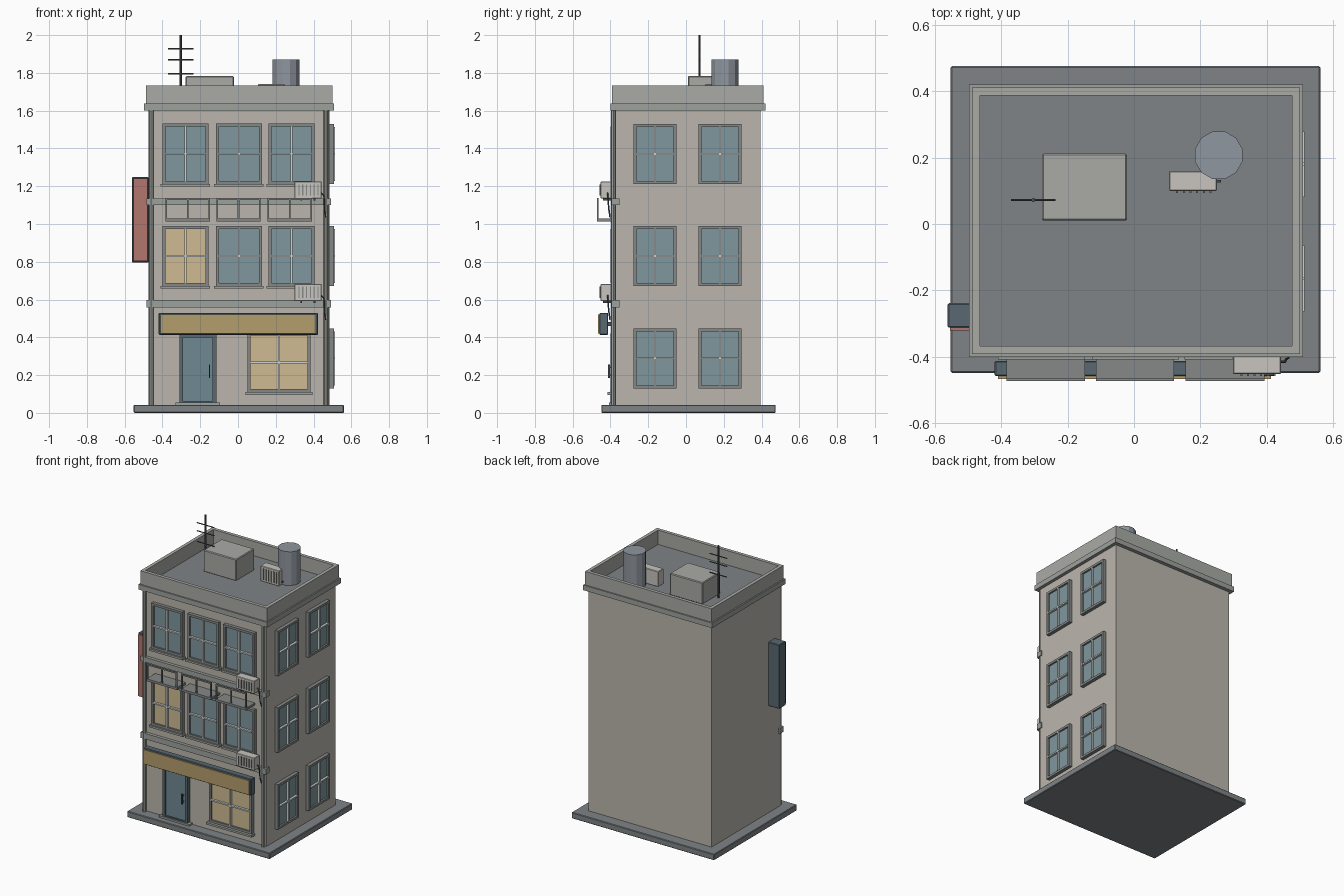
import bpy, bmesh, math
from mathutils import Matrix, Vector

if "Cube" in bpy.data.objects:
    bpy.data.objects.remove(bpy.data.objects["Cube"])

FY, RX = -0.373, 0.485          # front wall plane and right wall plane
COL = dict(wall=(.50, .47, .42), trim=(.34, .36, .34), slab=(.21, .23, .24), frame=(.24, .25, .25),
           bar=(.62, .66, .64), glass=(.21, .31, .34), lit=(.62, .50, .29), dark=(.10, .14, .17),
           gold=(.45, .34, .15), red=(.45, .18, .15), ac=(.58, .56, .52), metal=(.28, .31, .35),
           door=(.16, .25, .29), iron=(.07, .08, .09), hut=(.40, .41, .38))
MATS = {}
for key, c in COL.items():
    MATS[key] = bpy.data.materials.new(key)
    MATS[key].diffuse_color = (*c, 1)


def finish(name, bm, mat, bevel=0):
    me = bpy.data.meshes.new(name)
    bm.to_mesh(me)
    bm.free()
    ob = bpy.data.objects.new(name, me)
    bpy.context.collection.objects.link(ob)
    me.materials.append(MATS[mat])
    if bevel:
        m = ob.modifiers.new("bevel", 'BEVEL')
        m.width, m.segments = bevel, 1
    return ob


def boxes(name, mat, *ranges, bevel=0):
    """One object from boxes given as (x0, x1, y0, y1, z0, z1)."""
    bm = bmesh.new()
    for x0, x1, y0, y1, z0, z1 in ranges:
        mid = Vector(((x0 + x1) / 2, (y0 + y1) / 2, (z0 + z1) / 2))
        size = (abs(x1 - x0), abs(y1 - y0), abs(z1 - z0), 1)
        bmesh.ops.create_cube(bm, size=1, matrix=Matrix.Translation(mid) @ Matrix.Diagonal(size))
    return finish(name, bm, mat, bevel)


def rods(name, mat, *parts, sides=8, turn=0):
    """One object from cylinders given as (start, end, radius)."""
    bm = bmesh.new()
    for a, b, r in parts:
        a, b = Vector(a), Vector(b)
        d = b - a
        mtx = Matrix.Translation((a + b) / 2) @ d.to_track_quat('Z', 'Y').to_matrix().to_4x4()
        bmesh.ops.create_cone(bm, cap_ends=True, segments=sides, radius1=r, radius2=r,
                              depth=d.length, matrix=mtx @ Matrix.Rotation(turn, 4, 'Z'))
    return finish(name, bm, mat)


def on_front(u0, u1, d0, d1, z0, z1):
    return (u0, u1, FY - d0, FY - d1, z0, z1)


def on_right(u0, u1, d0, d1, z0, z1):
    return (RX + d0, RX + d1, u0, u1, z0, z1)


def window(name, on, u0, u1, z0, z1, pane='glass', sill=0.0):
    t, um, zm = 0.016, (u0 + u1) / 2, (z0 + z1) / 2
    boxes(name + "_frame", 'frame',
          on(u0, u0 + t, -.01, .024, z0, z1), on(u1 - t, u1, -.01, .024, z0, z1),
          on(u0 + t, u1 - t, -.01, .024, z0, z0 + t), on(u0 + t, u1 - t, -.01, .024, z1 - t, z1))
    boxes(name + "_pane", pane, on(u0 + t, u1 - t, -.01, .012, z0 + t, z1 - t))
    boxes(name + "_bars", 'bar', on(um - .005, um + .005, .01, .028, z0 + t, z1 - t),
          on(u0 + t, u1 - t, .01, .028, zm - .005, zm + .005))
    if sill:
        boxes(name + "_sill", 'trim', on(u0 - .01, u1 + .01, -.01, sill, z0 - .014, z0))


# Main volume, plinth and roof
boxes("plinth", 'slab', (-.552, .561, -.448, .475, 0, .043), bevel=.004)
boxes("walls", 'wall', (-.475, RX, FY, .394, .02, 1.61))
boxes("roof_deck", 'slab', (-.475, .485, -.37, .40, 1.605, 1.632))


def ring(name, mat, x0, x1, y0, y1, t, z0, z1):
    boxes(name, mat, (x0, x1, y0, y0 + t, z0, z1), (x0, x1, y1 - t, y1, z0, z1),
          (x0, x0 + t, y0 + t, y1 - t, z0, z1), (x1 - t, x1, y0 + t, y1 - t, z0, z1))


ring("cornice", 'trim', -.497, .508, -.400, .420, .030, 1.602, 1.638)
ring("parapet", 'hut', -.488, .499, -.391, .411, .024, 1.61, 1.733)

# Front bands and corner drain pipes
for name, z0, z1 in (("lower_band", .558, .598), ("upper_band", 1.10, 1.135)):
    boxes(name, 'trim', (-.485, .493, FY - .022, FY + .02, z0, z1))
rods("drain_pipes", 'trim', *[((x, -.385, .043), (x, -.385, 1.605), .0125) for x in (-.46, .466)])

# Windows of the upper floors, balconies, side windows
for i, x in enumerate((-.278, .005, .283)):
    window(f"top_window_{i}", on_front, x - .121, x + .121, 1.212, 1.532, sill=.035)
    window(f"middle_window_{i}", on_front, x - .121, x + .121, .672, .99,
           pane='lit' if i == 0 else 'glass', sill=.035)
    a, b = x - .12 + .01 * (i == 0), x + .116
    a, b = (-.384, -.147) if i == 0 else ((-.115, .12) if i == 1 else (.155, .393))
    yf, m = -.472, (a + b) / 2
    boxes(f"balcony_slab_{i}", 'frame', (a, b, yf, FY + .01, 1.014, 1.03))
    boxes(f"balcony_rail_{i}", 'frame', (a, b, yf, yf + .009, 1.127, 1.137),
          *[(p - .0045, p + .0045, yf, yf + .009, 1.03, 1.127) for p in (a + .0045, m, b - .0045)])
for i, y in enumerate((-.164, .180)):
    for j, z in enumerate((.13, .672, 1.212)):
        window(f"side_window_{i}_{j}", on_right, y - .115, y + .115, z, z + .318)

# Ground floor: shop window, door, signboard
window("shop_window", on_front, .05, .385, .11, .425, pane='lit', sill=.042)
boxes("door_frame", 'dark', on_front(-.31, -.29, -.01, .026, .043, .42),
      on_front(-.134, -.114, -.01, .026, .043, .42), on_front(-.29, -.134, -.01, .026, .40, .42),
      on_front(-.29, -.134, -.01, .026, .043, .063))
boxes("door_leaf", 'door', on_front(-.29, -.134, -.01, .016, .063, .40))
boxes("door_handle", 'iron', on_front(-.154, -.147, .03, .040, .185, .255),
      on_front(-.154, -.147, .01, .03, .195, .202), on_front(-.154, -.147, .01, .03, .238, .245))
boxes("doorstep", 'trim', on_front(-.33, -.094, -.01, .035, .043, .055))
boxes("signboard", 'dark', (-.42, .423, -.458, -.412, .413, .53), bevel=.004)
boxes("signboard_face", 'gold', (-.41, .413, -.467, -.457, .421, .522))
boxes("signboard_brackets", 'iron', *[(x, x + .02, -.42, FY, .46, .48) for x in (-.30, .28)])

# Vertical sign on the left wall
boxes("side_sign", 'dark', (-.561, -.473, -.312, -.238, .797, 1.248), bevel=.004)
boxes("side_sign_face", 'red', (-.554, -.48, -.321, -.311, .805, 1.24))


# Air conditioners with grille slats
def aircon(name, x0, y0, z0, h=.09):
    x1, y1 = x0 + .145, y0 + .06
    boxes(name, 'ac', (x0, x1, y0, y1, z0, z0 + h), bevel=.003)
    boxes(name + "_slats", 'frame', *[(x0 + .022 + k * .02, x0 + .028 + k * .02, y0 - .006, y0 + .002,
                                       z0 + .015, z0 + h - .015) for k in range(6)])


for i, z in enumerate((.593, 1.135)):
    aircon(f"wall_aircon_{i}", .298, -.452, z)
    boxes(f"aircon_bracket_{i}", 'iron', *[(x, x + .01, -.44, FY, z - .01, z + .002) for x in (.33, .40)])
    pts = [(.44, -.415, z + .03), (.455, -.415, z + .015), (.457, -.408, z - .06), (.465, -.402, z - .10)]
    rods(f"aircon_cable_{i}", 'iron', *[(p, q, .004) for p, q in zip(pts, pts[1:])], sides=6)
aircon("roof_aircon", .105, .10, 1.632, .108)
boxes("roof_aircon_pipe", 'iron', (.25, .262, .125, .133, 1.65, 1.66))

# Rooftop stair box, water tank, aerial
boxes("roof_hut", 'hut', (-.277, -.021, .01, .212, 1.63, 1.783), bevel=.005)
rods("water_tank", 'metal', ((.255, .207, 1.63), (.255, .207, 1.87), .074), sides=12, turn=math.radians(15))
ax, ay = -.303, .072
rods("aerial", 'iron', ((ax, ay, 1.63), (ax, ay, 2.0), .006),
     *[((ax - .067, ay, z), (ax + .067, ay, z), .0035) for z in (1.795, 1.87, 1.927)], sides=8)

for m in bpy.data.materials:
    if m.users and not m.is_grease_pencil:
        m.use_nodes = True
        m.node_tree.nodes["Principled BSDF"].inputs["Base Color"].default_value = m.diffuse_color
